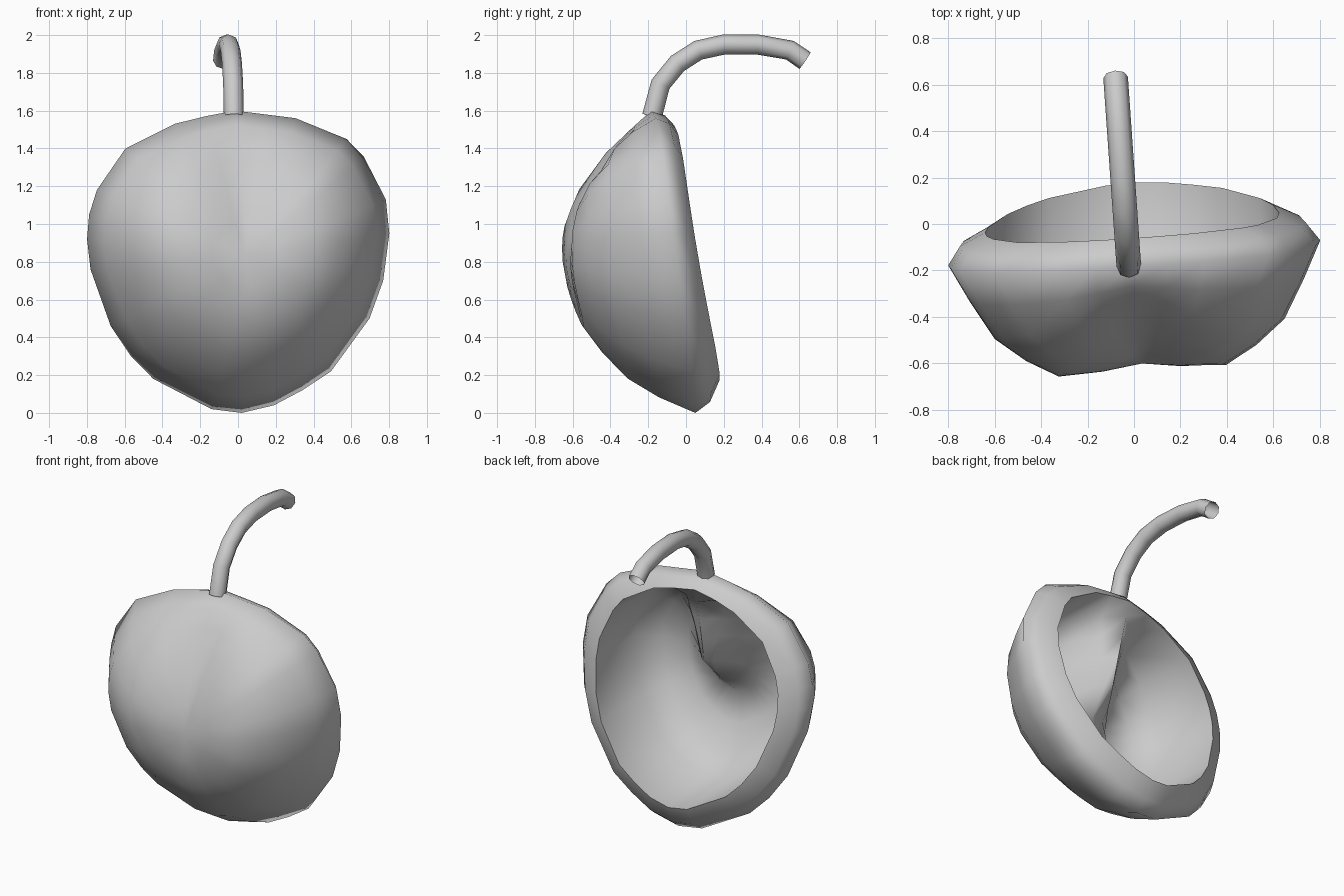
import bpy
import bmesh
import math

cube = bpy.data.objects.get("Cube")
if cube:
    bpy.data.objects.remove(cube, do_unlink=True)

# One plain grey for everything
grey = bpy.data.materials.new("plain_grey")
grey.use_nodes = True
shade = (0.6, 0.6, 0.6, 1.0)
grey.diffuse_color = shade
grey.node_tree.nodes["Principled BSDF"].inputs["Base Color"].default_value = shade

MIDDLE = 0.83   # height of the shell's centre
TWIST = 0.07    # slight turn of the whole shell about the vertical
FRONT = -0.67   # depth of the bulging front
WALL = 0.015    # thickness of the front wall

# Widest outline of the shell, anticlockwise from the right
OUTLINE = [
    (.8, .95), (.78, 1.13), (.66, 1.36), (.57, 1.45), (.3, 1.56), (.14, 1.58),
    (-.02, 1.6), (-.18, 1.57), (-.34, 1.53), (-.6, 1.4), (-.75, 1.18), (-.79, 1.05),
    (-.8, .92), (-.78, .76), (-.67, .46), (-.56, .3), (-.44, .18), (-.13, .02),
    (.03, 0), (.2, .04), (.35, .12), (.5, .22), (.7, .5), (.77, .7),
]

# Rings of the front: scale, bulge, extra bulge towards the sides
FRONT_RINGS = [(.9, .27, .02), (.78, .5, .1), (.62, .68, .11),
               (.45, .84, .09), (.22, .95, .03), (0, 1, 0)]


def clamp(value):
    return max(0, min(1, value))


def outline_depth(z):
    h = z - MIDDLE
    return -.11 - .14 * h + .06 * h * h


def opening_depth(z):
    h = z - MIDDLE
    return .02 - .18 * h + .09 * h * h


def groove(u, z, scale):
    """Crease between the two lobes, fading below and deeper towards the stem."""
    lower = clamp((z - .4) / (MIDDLE - .4))
    upper = clamp((z - MIDDLE) / .4)
    return clamp(1 - abs(u) / .36) * (.07 * lower + .05 * upper) * clamp((1 - scale) * 4)


def hollow_depth(u, z, depth):
    """Inside of the front wall, with a ridge hanging down from the top."""
    ridge = -.06 - .25 * (1.5 - z)
    weight = clamp(1 - abs(u) / .3) * clamp((z - .65) / .3)
    return (depth + WALL) * (1 - weight) + ridge * weight


def place(u, depth, z):
    return (u - TWIST * (depth + .11), depth + TWIST * u, z)


def lip_ring(inset, blend):
    """Ring of the rim: inset 0 is the outline, 1 the opening, thinner at the top."""
    ring = []
    for u, z in OUTLINE:
        up = max(0, math.sin(math.atan2(z - MIDDLE, u)))
        opening = .79 + .11 * up ** 3
        scale = 1 - inset * (1 - opening)
        height = MIDDLE + scale * (z - MIDDLE)
        inner = opening_depth(MIDDLE + opening * (z - MIDDLE))
        depth = outline_depth(z) * (1 - blend) + inner * blend
        ring.append(place(u * scale, depth, height))
    return ring


def front_ring(scale, bulge, side_bulge, inside):
    ring = []
    for u, z in OUTLINE:
        height = MIDDLE + scale * (z - MIDDLE)
        start = outline_depth(z)
        side = math.cos(math.atan2(z - MIDDLE, u)) ** 2
        depth = start + (bulge + side_bulge * side) * (FRONT - start)
        depth += groove(u * scale, height, scale)
        if inside:
            depth = hollow_depth(u * scale, height, depth)
        ring.append(place(u * scale, depth, height))
    return ring


def finish(obj):
    obj.data.materials.clear()
    obj.data.materials.append(grey)
    bpy.ops.object.select_all(action="DESELECT")
    obj.select_set(True)
    bpy.context.view_layer.objects.active = obj
    bpy.ops.object.shade_smooth_by_angle(angle=math.radians(80))


# Two-lobed shell: hollow, rim and front in one skin, open at the back
rings = [front_ring(*ring, True) for ring in reversed(FRONT_RINGS[1:])]
rings += [lip_ring(1, 1), lip_ring(.33, .6), lip_ring(0, 0)]
rings += [front_ring(*ring, False) for ring in FRONT_RINGS]
bm = bmesh.new()
loops = [[bm.verts.new(point) for point in ring] for ring in rings]
count = len(OUTLINE)
for first, second in zip(loops, loops[1:]):
    for i in range(count):
        j = (i + 1) % count
        bm.faces.new((first[i], second[i], second[j], first[j]))
# The end rings close to single points
bmesh.ops.remove_doubles(bm, verts=bm.verts[:], dist=.0005)
bmesh.ops.recalc_face_normals(bm, faces=bm.faces[:])
mesh = bpy.data.meshes.new("shell")
bm.to_mesh(mesh)
bm.free()
shell = bpy.data.objects.new("shell", mesh)
bpy.context.collection.objects.link(shell)
finish(shell)

# Stem: open tube arching to the back
PATH = [(-.18, 1.57), (-.135, 1.74), (-.045, 1.85), (.065, 1.92),
        (.2, 1.95), (.38, 1.95), (.55, 1.92), (.63, 1.865)]
curve = bpy.data.curves.new("stem", "CURVE")
curve.dimensions = "3D"
curve.bevel_depth = .053
curve.bevel_resolution = 2
spline = curve.splines.new("POLY")
spline.points.add(len(PATH) - 1)
for point, (y, z) in zip(spline.points, PATH):
    point.co = (-.035 - .07 * y, y, z, 1)
stem = bpy.data.objects.new("stem", curve)
bpy.context.collection.objects.link(stem)
bpy.ops.object.select_all(action="DESELECT")
stem.select_set(True)
bpy.context.view_layer.objects.active = stem
bpy.ops.object.convert(target="MESH")
finish(bpy.context.view_layer.objects.active)
